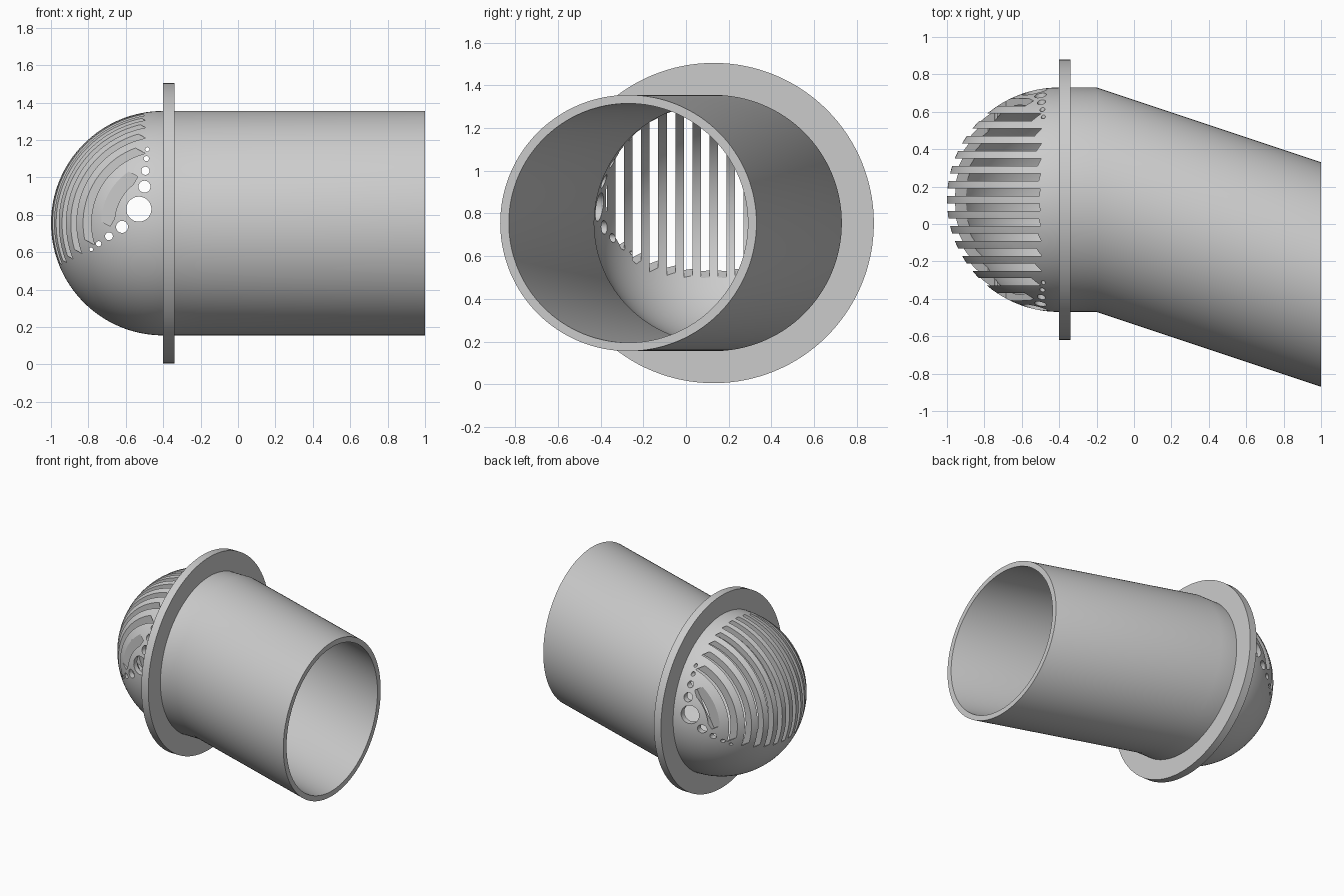
import bpy, bmesh
from math import sin, cos, pi, radians, sqrt
from mathutils import Matrix, Vector

if "Cube" in bpy.data.objects:
    bpy.data.objects.remove(bpy.data.objects["Cube"])

AXIS_Y, AXIS_Z, DOME_X = 0.13, 0.755, -0.4
R_OUT, R_IN = 0.6, 0.56
SIDES, STEPS = 128, 32
CENTRE = Vector((DOME_X, AXIS_Y, AXIS_Z))

grey = bpy.data.materials.new("light grey")
grey.use_nodes = True
grey.diffuse_color = (0.6, 0.6, 0.6, 1)
grey.node_tree.nodes["Principled BSDF"].inputs["Base Color"].default_value = (0.6, 0.6, 0.6, 1)


def make_object(name, bm):
    bmesh.ops.recalc_face_normals(bm, faces=bm.faces[:])
    mesh = bpy.data.meshes.new(name)
    bm.to_mesh(mesh)
    bm.free()
    mesh.materials.append(grey)
    obj = bpy.data.objects.new(name, mesh)
    bpy.context.collection.objects.link(obj)
    return obj


def ring(bm, x, radius, y):
    return [bm.verts.new((x, y + radius * cos(2 * pi * i / SIDES),
                          AXIS_Z + radius * sin(2 * pi * i / SIDES)))
            for i in range(SIDES)]


def bridge(bm, a, b):
    for i in range(SIDES):
        j = (i + 1) % SIDES
        bm.faces.new((a[i], a[j], b[j], b[i]))


def shell_side(bm, radius):
    """Dome, short straight collar and slanted pipe at one radius."""
    pole = bm.verts.new(CENTRE - Vector((radius, 0, 0)))
    rings = []
    for k in range(1, STEPS + 1):
        t = pi / 2 * k / STEPS
        rings.append(ring(bm, DOME_X - radius * cos(t), radius * sin(t), AXIS_Y))
    rings.append(ring(bm, -0.2, radius, AXIS_Y))
    rings.append(ring(bm, 1.0, radius, -0.27))
    for i in range(SIDES):
        bm.faces.new((pole, rings[0][i], rings[0][(i + 1) % SIDES]))
    for a, b in zip(rings, rings[1:]):
        bridge(bm, a, b)
    return rings[-1]


def cut(target, cutter):
    cutter.hide_render = True
    mod = target.modifiers.new("cut", 'BOOLEAN')
    mod.operation, mod.solver, mod.object = 'DIFFERENCE', 'EXACT', cutter
    bpy.context.view_layer.objects.active = target
    bpy.ops.object.modifier_apply(modifier=mod.name)
    bpy.data.objects.remove(cutter)


def shade(obj, angle):
    bpy.ops.object.select_all(action='DESELECT')
    obj.select_set(True)
    bpy.context.view_layer.objects.active = obj
    bpy.ops.object.shade_smooth_by_angle(angle=radians(angle))


# Hollow dome and pipe
bm = bmesh.new()
bridge(bm, shell_side(bm, R_OUT), shell_side(bm, R_IN))
pipe = make_object("domed_pipe", bm)

# Grille slots, shortened towards the sides to fill an oval
tilt = radians(29)
out = Vector((-cos(tilt), 0, sin(tilt)))
along = Vector((-sin(tilt), 0, -cos(tilt)))
turn = Matrix((out, Vector((0, 1, 0)), along)).transposed().to_4x4()
bm = bmesh.new()
for k in range(-7, 7):
    offset = 0.08 * (k + 0.5)
    half = 0.466 * sqrt(1 - (offset / 0.55) ** 2)
    place = Matrix.Translation(CENTRE + out * 0.47 + Vector((0, offset, 0)))
    size = Matrix.Diagonal((0.46, 0.04, 2 * half, 1))
    bmesh.ops.create_cube(bm, size=1, matrix=place @ turn @ size)
cut(pipe, make_object("slot_cutter", bm))

# Round holes passing through both cheeks: x, z, radius
holes = [(-0.53, 0.83, 0.067), (-0.5, 0.95, 0.032), (-0.495, 1.035, 0.022),
         (-0.49, 1.1, 0.014), (-0.485, 1.15, 0.011), (-0.62, 0.735, 0.032),
         (-0.69, 0.685, 0.021), (-0.745, 0.645, 0.014), (-0.785, 0.615, 0.01)]
bm = bmesh.new()
for x, z, r in holes:
    bmesh.ops.create_cone(bm, cap_ends=True, segments=32, radius1=r, radius2=r, depth=2,
                          matrix=Matrix.Translation((x, AXIS_Y, z)) @ Matrix.Rotation(pi / 2, 4, 'X'))
cut(pipe, make_object("hole_cutter", bm))
shade(pipe, 20)

# Mounting flange
bm = bmesh.new()
loops = [ring(bm, x, r, AXIS_Y) for x, r in
         ((-0.4, 0.75), (-0.34, 0.75), (-0.34, 0.58), (-0.4, 0.58))]
for a, b in zip(loops, loops[1:] + loops[:1]):
    bridge(bm, a, b)
shade(make_object("flange", bm), 30)
